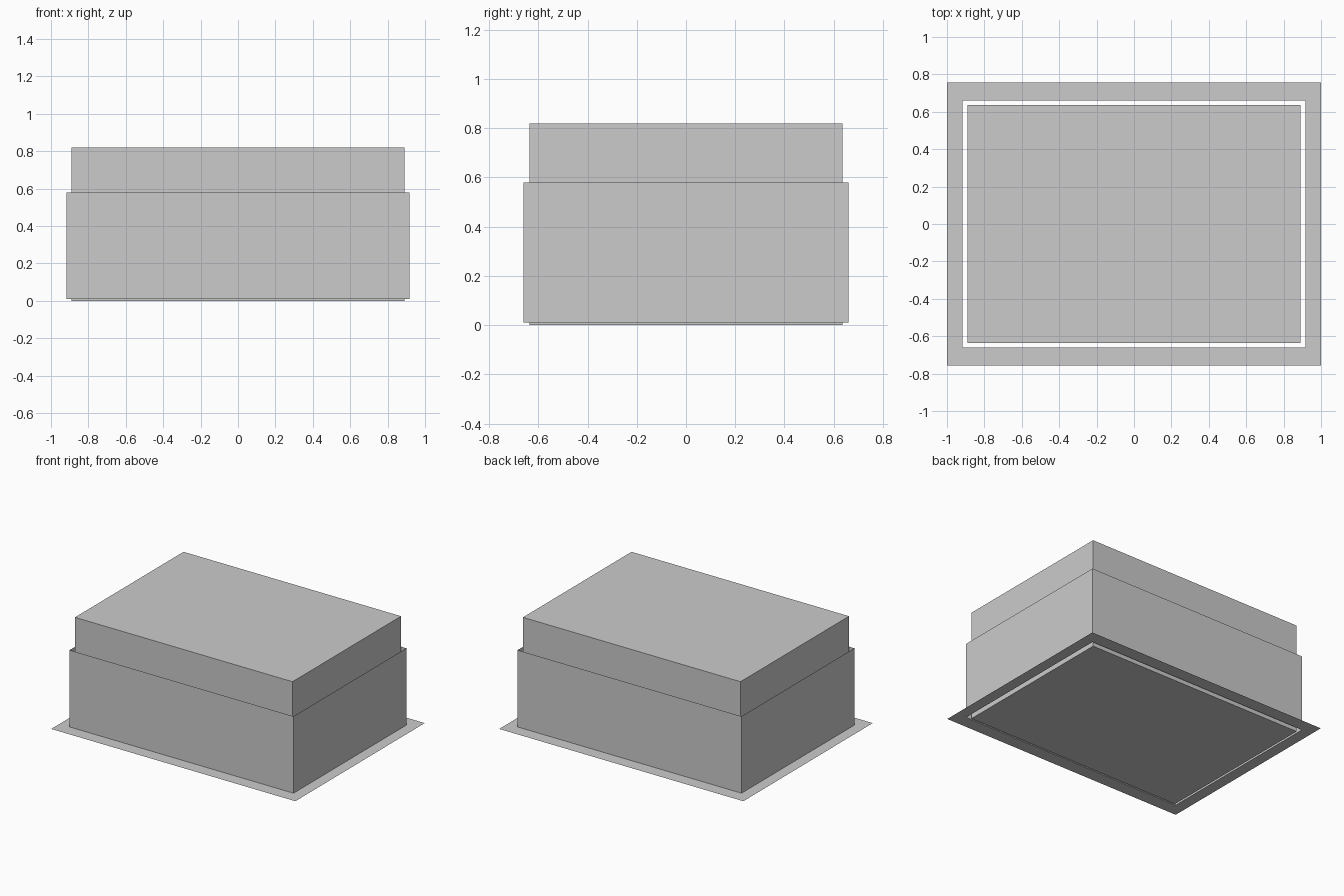
import bpy
import bmesh

if "Cube" in bpy.data.objects:
    bpy.data.objects.remove(bpy.data.objects["Cube"])


def build(name, rings, capped=False):
    """Skin a stack of centred rectangles (half_x, half_y, z), optionally capping both ends."""
    bm = bmesh.new()
    loops = [[bm.verts.new((sx * hx, sy * hy, z))
              for sx, sy in ((-1, -1), (1, -1), (1, 1), (-1, 1))]
             for hx, hy, z in rings]
    for low, high in zip(loops, loops[1:]):
        for i in range(4):
            j = (i + 1) % 4
            bm.faces.new((low[i], low[j], high[j], high[i]))
    if capped:
        bm.faces.new(loops[0][::-1])
        bm.faces.new(loops[-1])
    mesh = bpy.data.meshes.new(name)
    bm.to_mesh(mesh)
    bm.free()
    obj = bpy.data.objects.new(name, mesh)
    bpy.context.collection.objects.link(obj)
    return obj


BASE_Z = 0.011
SLEEVE = (0.917, 0.66)

# Thin flat rim around the base
build("base_flange", [(1.0, 0.757, BASE_Z), (*SLEEVE, BASE_Z)])

# Open sheet wall rising from the rim
build("outer_sleeve", [(*SLEEVE, BASE_Z), (*SLEEVE, 0.58)])

# Closed block standing inside the sleeve with a narrow gap
build("inner_block", [(0.891, 0.635, 0.0), (0.891, 0.635, 0.82)], capped=True)
